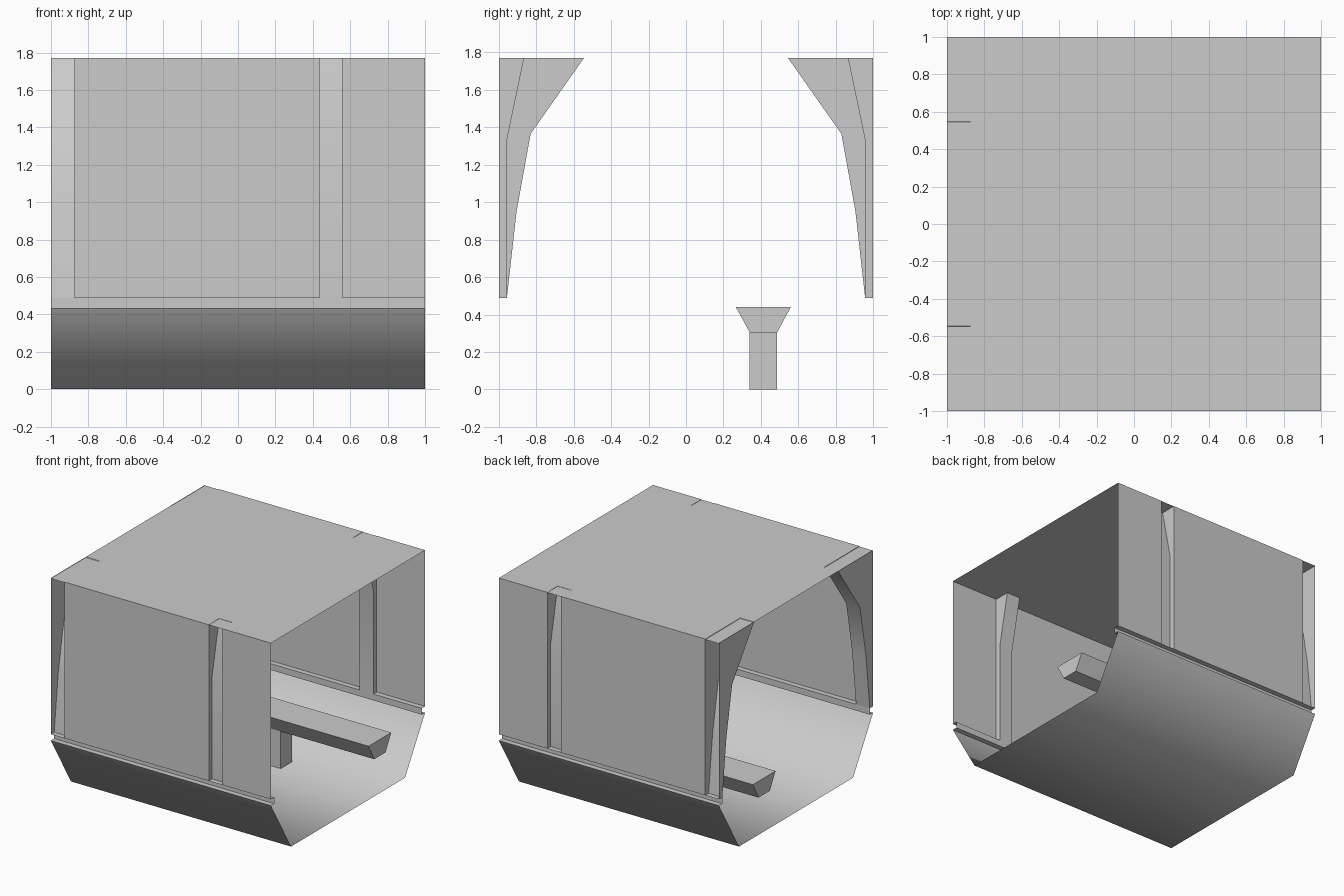
import bpy

if "Cube" in bpy.data.objects:
    bpy.data.objects.remove(bpy.data.objects["Cube"])

TOP, WALL_Z, HULL_Z = 1.77, 0.487, 0.435


def make(name, verts, faces, smooth=False, mirror=False):
    me = bpy.data.meshes.new(name)
    me.from_pydata(verts, [], faces)
    if smooth:
        me.polygons.foreach_set("use_smooth", [True] * len(me.polygons))
    ob = bpy.data.objects.new(name, me)
    bpy.context.collection.objects.link(ob)
    if mirror:
        m = ob.modifiers.new("mirror", "MIRROR")
        m.use_axis = (False, True, False)
    return ob


def strip(name, pts, x0, x1, smooth=False, mirror=False):
    """Sweep an open (y, z) profile along x as a thin sheet."""
    n = len(pts)
    verts = [(x, y, z) for x in (x0, x1) for y, z in pts]
    faces = [(i, i + 1, n + i + 1, n + i) for i in range(n - 1)]
    return make(name, verts, faces, smooth, mirror)


def prism(name, pts, x0, x1):
    """Closed solid with a (y, z) outline along x."""
    n = len(pts)
    verts = [(x, y, z) for x in (x0, x1) for y, z in pts]
    faces = [(i, n + i, n + (i + 1) % n, (i + 1) % n) for i in range(n)]
    faces += [tuple(range(n)), tuple(range(2 * n - 1, n - 1, -1))]
    return make(name, verts, faces)


# Smooth floor hull, open at both ends
strip("floor_hull", [(-1, HULL_Z), (-0.74, 0), (0.74, 0), (1, HULL_Z)], -1, 1, smooth=True)

# Recessed groove between hull and walls
strip("side_groove", [(-1, HULL_Z), (-0.957, HULL_Z), (-0.957, WALL_Z), (-1, WALL_Z)],
      -1, 1, mirror=True)

# Plain wall panels between the ribs
for i, (a, b) in enumerate([(-0.875, 0.435), (0.56, 1)]):
    strip(f"wall_panel_{i}", [(-1, WALL_Z), (-1, TOP)], a, b, mirror=True)

# Ribs: channels pressed inward from the walls, open to the outside
ribs = {
    "end_rib": (-1, -0.875, TOP - 0.004,
                [(-0.957, WALL_Z), (-0.905, 0.95), (-0.83, 1.365), (-0.545, TOP)]),
    "middle_rib": (0.435, 0.56, TOP - 0.002,
                   [(-0.957, WALL_Z), (-0.957, 1.33), (-0.865, TOP)]),
}
for name, (a, b, cap_z, prof) in ribs.items():
    strip(name + "_face", prof, a, b, smooth=True, mirror=True)
    outline = [(-1, WALL_Z)] + prof + [(-1, TOP)]
    n = len(outline)
    make(name + "_sides", [(x, y, z) for x in (a, b) for y, z in outline],
         [tuple(range(n)), tuple(range(2 * n - 1, n - 1, -1))], mirror=True)
    edge = prof[-1][0]
    strip(name + "_cap", [(-1, cap_z), (edge, cap_z)], a, b, mirror=True)

# Roof sections, notched around the rib caps
for i, (a, b, w) in enumerate([(-1, -0.875, 0.545), (-0.875, 0.435, 1),
                               (0.435, 0.56, 0.865), (0.56, 1, 1)]):
    strip(f"roof_{i}", [(w, TOP), (-w, TOP)], a, b)

# Bench beam and its leg
prism("bench_beam", [(0.34, 0.305), (0.487, 0.305), (0.56, 0.44), (0.266, 0.44)], -1, 1)
prism("bench_leg", [(0.34, 0), (0.487, 0), (0.487, 0.305), (0.34, 0.305)], -0.15, 0.15)
